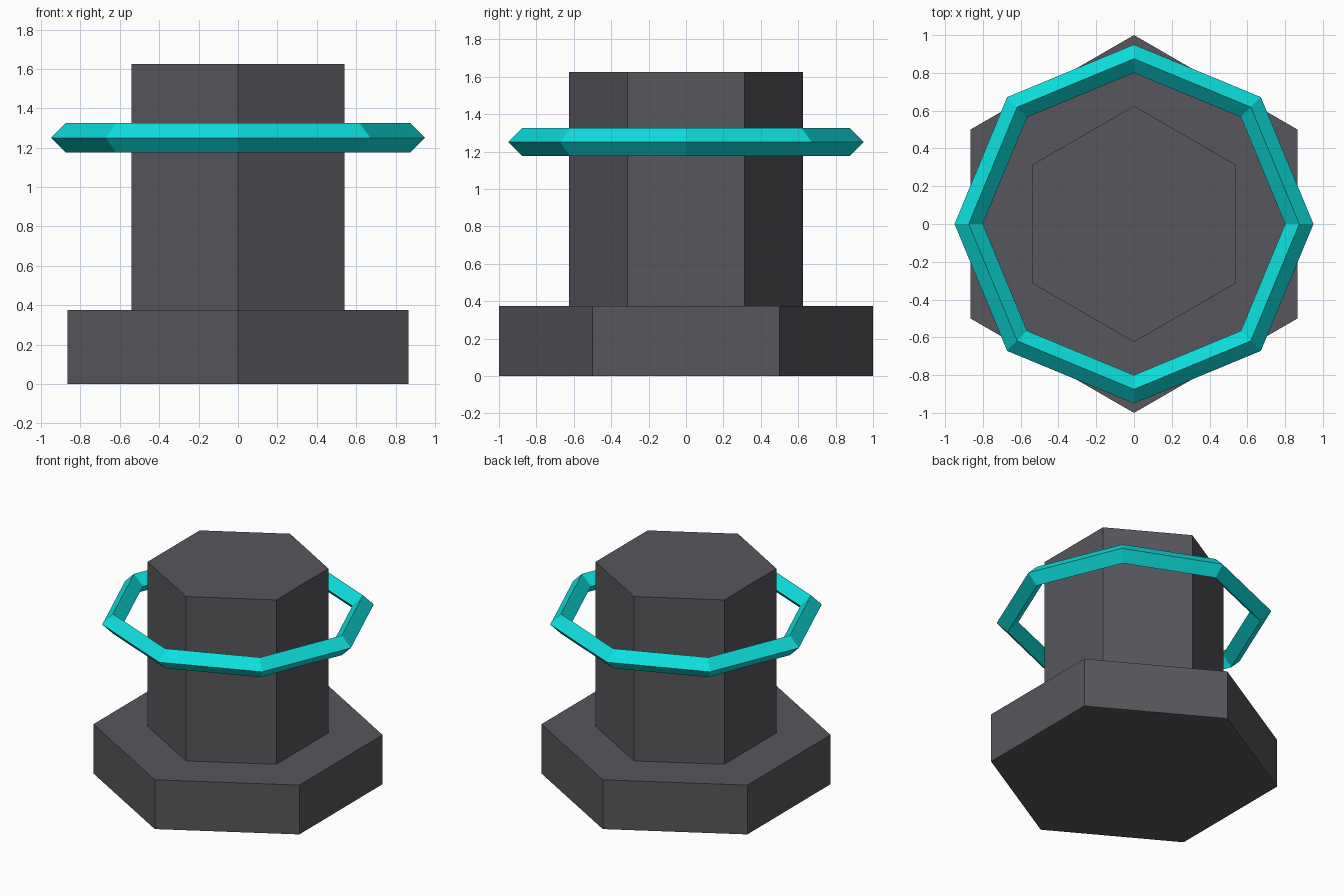
import bpy

if "Cube" in bpy.data.objects:
    bpy.data.objects.remove(bpy.data.objects["Cube"])


def material(name, rgb):
    m = bpy.data.materials.new(name)
    m.diffuse_color = (*rgb, 1.0)
    m.use_nodes = True
    m.node_tree.nodes["Principled BSDF"].inputs["Base Color"].default_value = m.diffuse_color
    return m


grey = material("dark_grey", (0.095, 0.095, 0.107))
teal = material("bright_teal", (0.004, 0.74, 0.74))


def hex_block(name, radius, z0, z1):
    """Six-sided prism with corners on the y axis."""
    bpy.ops.mesh.primitive_cylinder_add(
        vertices=6, radius=radius, depth=z1 - z0, location=(0, 0, (z0 + z1) / 2))
    ob = bpy.context.object
    ob.name = name
    ob.data.materials.append(grey)
    return ob


# Wide base and narrower column
hex_block("base", 1.0, 0.0, 0.375)
hex_block("column", 0.625, 0.375, 1.625)

# Floating eight-sided ring with a diamond cross-section
bpy.ops.mesh.primitive_torus_add(
    major_segments=8, minor_segments=4, major_radius=0.875,
    minor_radius=0.075, location=(0, 0, 1.25))
ring = bpy.context.object
ring.name = "floating_ring"
ring.data.materials.append(teal)
for p in ring.data.polygons:
    p.use_smooth = False
